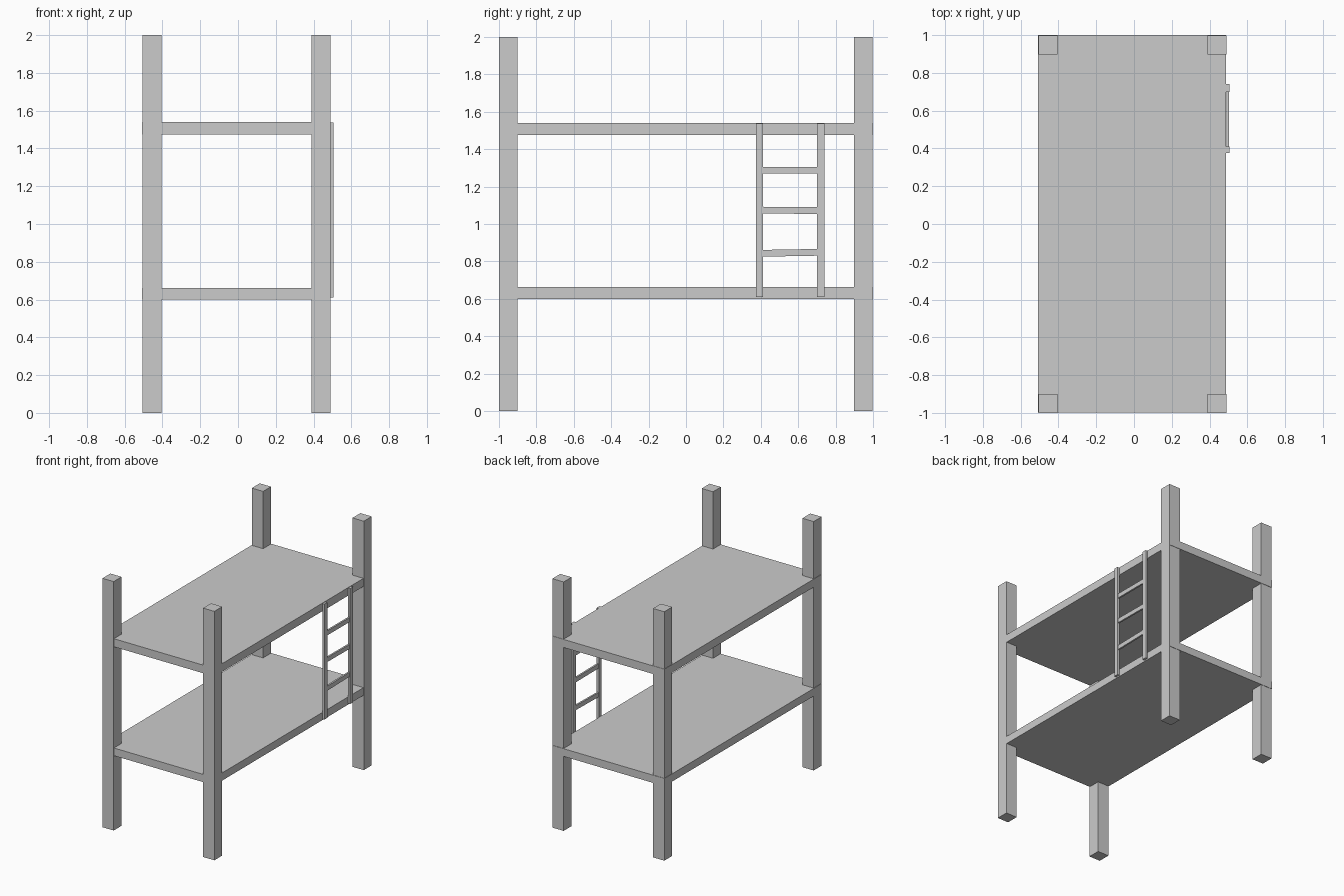
import bpy
import math

if "Cube" in bpy.data.objects:
    bpy.data.objects.remove(bpy.data.objects["Cube"])


def box(name, x, y, z, tilt=0.0):
    """Box spanning the given (min, max) ranges, optionally tilted about x."""
    bpy.ops.mesh.primitive_cube_add(
        size=1, location=[(a + b) / 2 for a, b in (x, y, z)],
        rotation=(tilt, 0, 0))
    ob = bpy.context.object
    ob.name = name
    ob.scale = [b - a for a, b in (x, y, z)]
    return ob


# Four corner posts
for side, x in (("left", (-0.505, -0.405)), ("right", (0.39, 0.49))):
    for end, y in (("front", (-1.0, -0.9)), ("back", (0.897, 0.997))):
        box(f"{end}_{side}_post", x, y, (0, 2))

# Two sleeping platforms, slightly offset from the posts
for name, z in (("lower_bunk", (0.6, 0.662)), ("upper_bunk", (1.475, 1.54))):
    box(name, (-0.508, 0.487), (-0.997, 1.0), z)

# Ladder rails on the right side
for name, y in (("front", (0.375, 0.411)), ("back", (0.70, 0.74))):
    box(f"ladder_{name}_rail", (0.487, 0.506), y, (0.61, 1.537))

# Ladder rungs, the lower two set very slightly out of level
for i, (z, tilt) in enumerate(((0.846, 1.0), (1.073, -0.5), (1.288, 0))):
    box(f"ladder_rung_{i + 1}", (0.489, 0.503), (0.40, 0.71),
        (z - 0.018, z + 0.018), math.radians(tilt))
